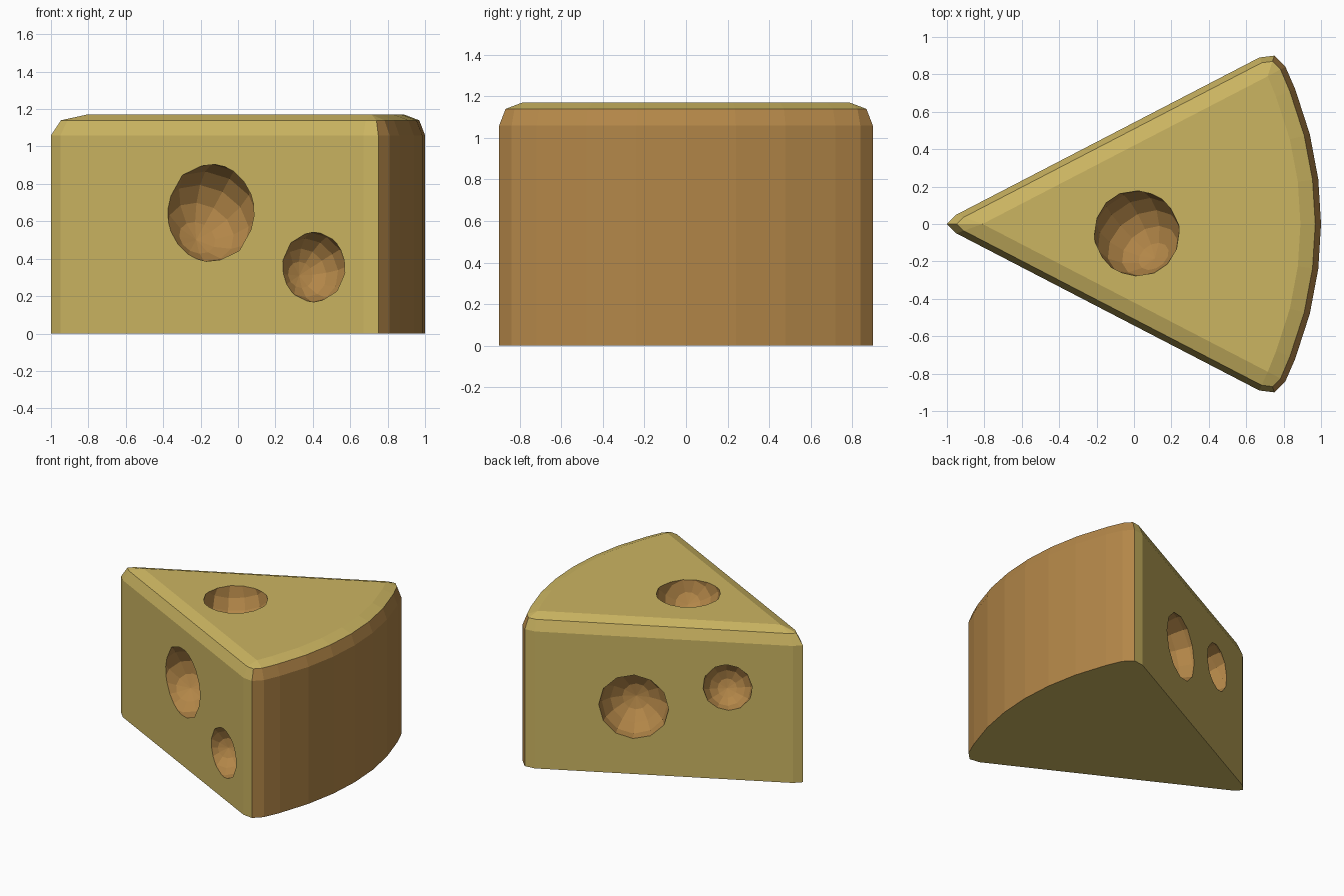
import bpy, bmesh, math
from mathutils import Matrix, Vector, Euler

if "Cube" in bpy.data.objects:
    bpy.data.objects.remove(bpy.data.objects["Cube"])


def material(name, color):
    m = bpy.data.materials.new(name)
    m.diffuse_color = color
    m.use_nodes = True
    m.node_tree.nodes["Principled BSDF"].inputs["Base Color"].default_value = m.diffuse_color
    return m


cheese = material("cheese", (0.60, 0.46, 0.12, 1))
rind = material("rind", (0.45, 0.24, 0.065, 1))


def make_object(name, bm):
    mesh = bpy.data.meshes.new(name)
    bm.to_mesh(mesh)
    bm.free()
    mesh.materials.append(cheese)
    mesh.materials.append(rind)
    ob = bpy.data.objects.new(name, mesh)
    bpy.context.collection.objects.link(ob)
    return ob


# Wedge outline: tip, straight side, rounded corner, then the rind arc
R, CX = 1.95, -0.95
arc = [(CX + math.sqrt(R * R - y * y), y) for y in (0.72, 0.48, 0.24)]
half = [(-0.95, 0.05), (0.67, 0.89), (0.75, 0.90), (0.81, 0.84)] + arc
k = (R - 0.11) / R
half_in = [(-0.81, 0)] + [(0.715, 0.79)] * 3 + [(CX + (x - CX) * k, y * k) for x, y in arc]


def mirrored(tip, side, end):
    return [Vector(p) for p in [tip] + side + [end] + [(x, -y) for x, y in reversed(side)]]


outer = mirrored((-1, 0), half, (1, 0))
inner = mirrored((-0.81, 0), half_in, (0.89, 0))

# Wedge body: straight wall, then a two-step bevel to the top face
bm = bmesh.new()
rings = [[bm.verts.new((*o.lerp(i, t), z)) for o, i in zip(outer, inner)]
         for t, z in ((0, 0), (0, 1.06), (0.28, 1.14), (1, 1.17))]
n = len(outer)
for level in range(3):
    a, b = rings[level], rings[level + 1]
    for i in range(n):
        j = (i + 1) % n
        f = bm.faces.new((a[i], a[j], b[j], b[i]))
        if level < 2 and 3 <= i < n - 3:
            f.material_index = 1
bm.faces.new(rings[0])
bm.faces.new(rings[3])
bmesh.ops.remove_doubles(bm, verts=bm.verts, dist=1e-4)
bmesh.ops.recalc_face_normals(bm, faces=bm.faces)
wedge = make_object("cheese_wedge", bm)


# Round holes, centred on the cut faces
def side_y(x):
    return 0.05 + (x + 0.95) * 0.84 / 1.62


holes = [(-0.145, -side_y(-0.145), 0.645, 0.265), (0.405, -side_y(0.405), 0.355, 0.19),
         (0.05, side_y(0.05), 0.52, 0.25), (-0.54, side_y(-0.54), 0.71, 0.178),
         (0.015, -0.05, 1.17, 0.232)]
bm = bmesh.new()
for i, (x, y, z, r) in enumerate(holes):
    turn = Euler((0.9 + 0.4 * i, 0.5, 0.3 * i)).to_matrix().to_4x4()
    bmesh.ops.create_uvsphere(bm, u_segments=12, v_segments=8, radius=r,
                              matrix=Matrix.Translation((x, y, z)) @ turn)
for f in bm.faces:
    f.material_index = 1
cutter = make_object("hole_cutter", bm)

mod = wedge.modifiers.new("holes", 'BOOLEAN')
mod.operation = 'DIFFERENCE'
mod.solver = 'EXACT'
mod.object = cutter
bpy.context.view_layer.objects.active = wedge
wedge.select_set(True)
bpy.ops.object.modifier_apply(modifier=mod.name)
bpy.data.objects.remove(cutter)
